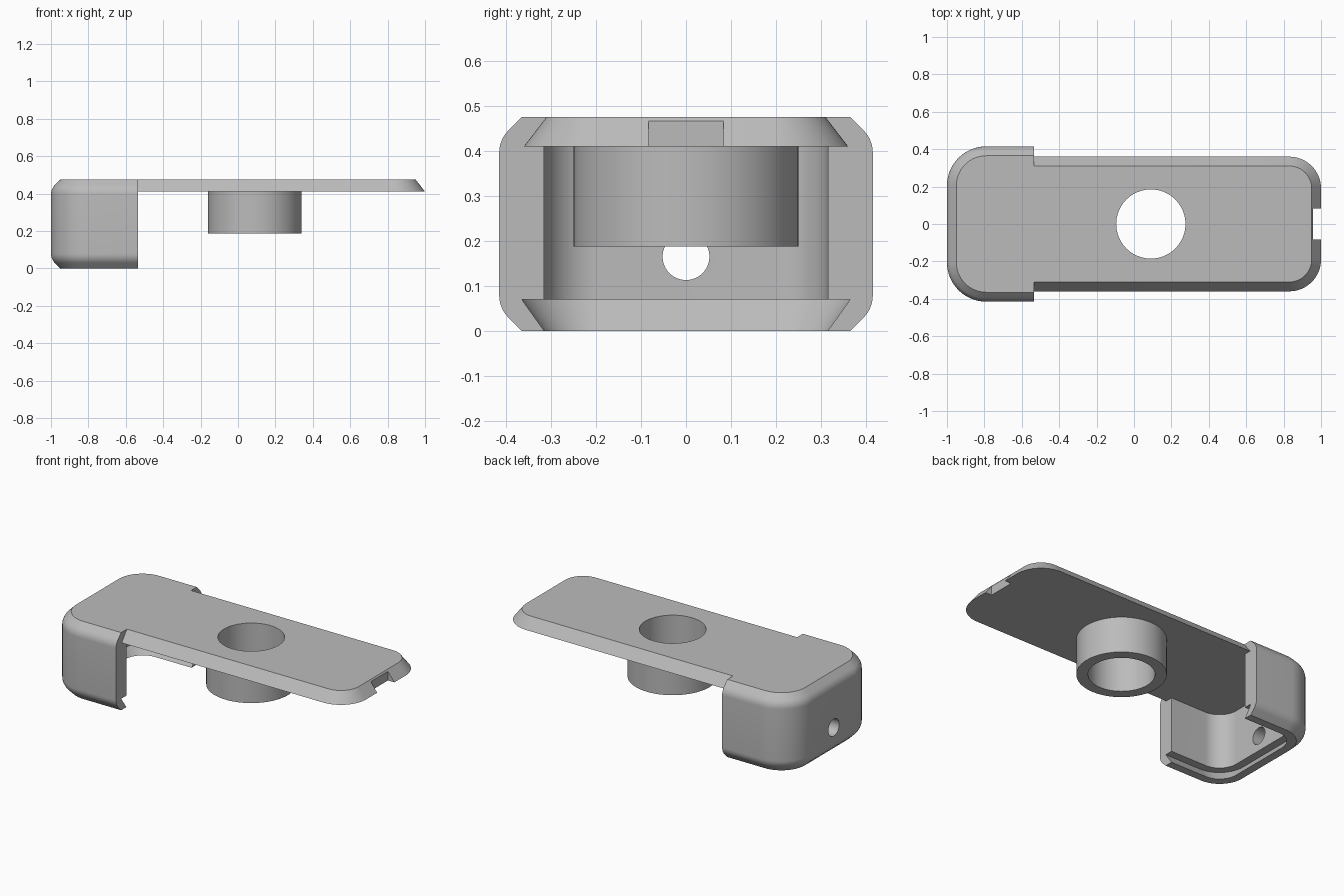
import bpy, bmesh
from math import cos, sin, pi, radians

cube = bpy.data.objects.get("Cube")
if cube:
    bpy.data.objects.remove(cube)

grey = bpy.data.materials.new("light_grey")
grey.use_nodes = True
colour = (0.5, 0.5, 0.5, 1)
grey.diffuse_color = colour
grey.node_tree.nodes["Principled BSDF"].inputs["Base Color"].default_value = colour


def make(name, bm):
    bmesh.ops.recalc_face_normals(bm, faces=bm.faces)
    mesh = bpy.data.meshes.new(name)
    bm.to_mesh(mesh)
    bm.free()
    mesh.materials.append(grey)
    ob = bpy.data.objects.new(name, mesh)
    bpy.context.collection.objects.link(ob)
    return ob


def outline(end, flat, half, r, steps=16):
    """Rectangle with rounded corners at x = end and square ones at x = flat."""
    d = 1 if end > flat else -1
    arc = [(end - d * r + d * r * sin(a), half - r + r * cos(a))
           for a in (pi / 2 * i / steps for i in range(steps + 1))]
    side = [(flat, half)] + arc
    return side + [(x, -y) for x, y in reversed(side)]


def loft(name, end, flat, half, r, levels):
    """Stack outlines at (inset, z) levels into a closed solid."""
    d = 1 if end > flat else -1
    bm = bmesh.new()
    rings = [[bm.verts.new((x, y, z)) for x, y in
              outline(end - d * inset, flat, half - inset, r - inset)]
             for inset, z in levels]
    for a, b in zip(rings, rings[1:]):
        for i in range(len(a)):
            j = (i + 1) % len(a)
            bm.faces.new((a[i], a[j], b[j], b[i]))
    bm.faces.new(rings[0])
    bm.faces.new(rings[-1])
    return make(name, bm)


def cylinder(name, radius, depth, centre, along_x=False):
    bm = bmesh.new()
    bmesh.ops.create_cone(bm, cap_ends=True, segments=64, radius1=radius,
                          radius2=radius, depth=depth)
    for v in bm.verts:
        if along_x:
            v.co = (v.co.z, v.co.y, -v.co.x)
    bmesh.ops.translate(bm, verts=bm.verts, vec=centre)
    return make(name, bm)


def box(name, size, centre):
    bm = bmesh.new()
    bmesh.ops.create_cube(bm, size=1)
    bmesh.ops.scale(bm, verts=bm.verts, vec=size)
    bmesh.ops.translate(bm, verts=bm.verts, vec=centre)
    return make(name, bm)


def combine(target, tool, operation):
    bpy.context.view_layer.objects.active = target
    mod = target.modifiers.new("combine", "BOOLEAN")
    mod.operation, mod.object, mod.solver = operation, tool, "EXACT"
    bpy.ops.object.modifier_apply(modifier=mod.name)
    bpy.data.objects.remove(tool)


TOP, CEILING, STEP = 0.475, 0.41, -0.535

# End housing: 45 degree bevel blending into a small fillet, top and bottom
edge = [(0.05, 0.0), (0.0205, 0.0295)]
for i in range(1, 7):
    a = radians(45 - 45 * i / 6)
    edge.append((0.07 * (1 - cos(a)), 0.079 - 0.07 * sin(a)))
levels = edge + [(inset, TOP - z) for inset, z in reversed(edge)]
body = loft("housing_with_lid", -1, STEP, 0.415, 0.21, levels)

# Cavity and undercut groove for the sliding bottom lid
combine(body, loft("cavity", -0.9, -0.4, 0.315, 0.12,
                   [(0, 0.03), (0, CEILING)]), "DIFFERENCE")
combine(body, loft("groove", -0.95, -0.4, 0.365, 0.17,
                   [(0.057, -0.01), (0, 0.07)]), "DIFFERENCE")

# Round hole in the end wall
combine(body, cylinder("wall_hole", 0.052, 0.4, (-1, 0, 0.165), True), "DIFFERENCE")

# Long lid with sloping edges
combine(body, loft("lid", 1, -0.6, 0.36, 0.17,
                   [(0, CEILING), (0.05, TOP)]), "UNION")

# Collar below the lid, then the bore through both
combine(body, cylinder("collar", 0.25, 0.25, (0.09, 0, 0.313)), "UNION")
combine(body, cylinder("bore", 0.185, 1, (0.09, 0, 0.3)), "DIFFERENCE")

# Latch notch at the far end of the lid
combine(body, box("notch", (0.2, 0.166, 0.2), (1.057, 0, 0.4)), "DIFFERENCE")

bpy.ops.object.select_all(action="DESELECT")
body.select_set(True)
bpy.context.view_layer.objects.active = body
bpy.ops.object.shade_smooth_by_angle(angle=radians(30))
